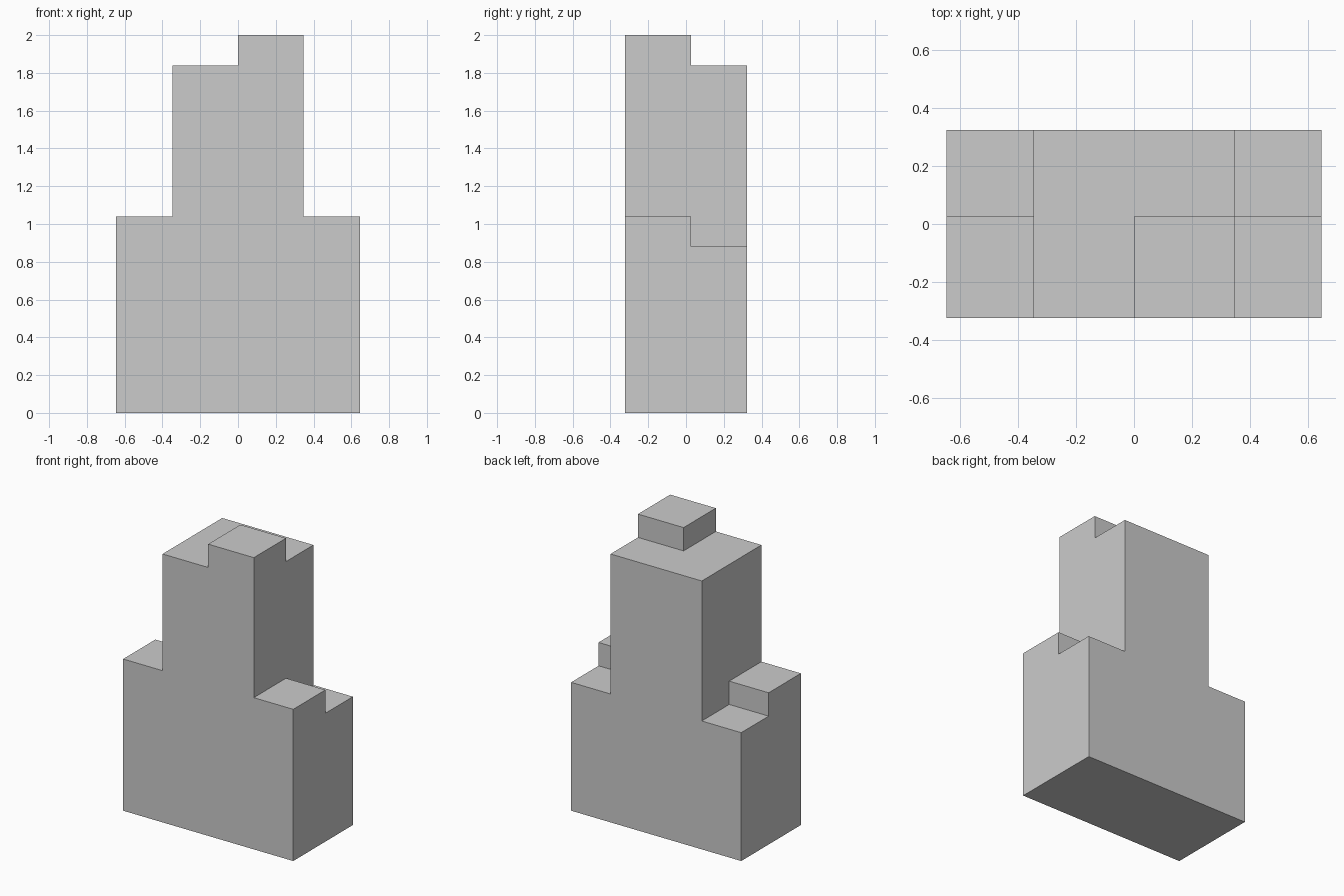
import bpy
import bmesh

if "Cube" in bpy.data.objects:
    bpy.data.objects.remove(bpy.data.objects["Cube"])


def extruded_profile(name, points, y0, y1):
    """Solid made by sweeping an x/z outline from y0 to y1."""
    bm = bmesh.new()
    face = bm.faces.new([bm.verts.new((x, y0, z)) for x, z in points])
    swept = bmesh.ops.extrude_face_region(bm, geom=[face])["geom"]
    verts = [g for g in swept if isinstance(g, bmesh.types.BMVert)]
    bmesh.ops.translate(bm, verts=verts, vec=(0, y1 - y0, 0))
    bmesh.ops.recalc_face_normals(bm, faces=bm.faces)
    mesh = bpy.data.meshes.new(name)
    bm.to_mesh(mesh)
    bm.free()
    obj = bpy.data.objects.new(name, mesh)
    bpy.context.collection.objects.link(obj)
    return obj


BASE, TOWER = 0.645, 0.346          # half widths
BACK, STEP, FRONT = 0.323, 0.026, -0.323

# Full-depth body with low shoulders and a flat tower
body = extruded_profile("stepped_body", [
    (-BASE, 0), (BASE, 0), (BASE, 0.88), (TOWER, 0.88), (TOWER, 1.84),
    (-TOWER, 1.84), (-TOWER, 0.88), (-BASE, 0.88)], FRONT, BACK)

# Front half: raised shoulders and the raised right half of the tower
front = extruded_profile("raised_front", [
    (-BASE, 0), (BASE, 0), (BASE, 1.04), (TOWER, 1.04), (TOWER, 2.0),
    (0, 2.0), (0, 1.84), (-TOWER, 1.84), (-TOWER, 1.04), (-BASE, 1.04)],
    FRONT, STEP)

# Fuse both into one clean solid
union = body.modifiers.new("fuse_front", 'BOOLEAN')
union.operation = 'UNION'
union.solver = 'EXACT'
union.object = front
bpy.context.view_layer.objects.active = body
bpy.ops.object.modifier_apply(modifier=union.name)
bpy.data.objects.remove(front)
